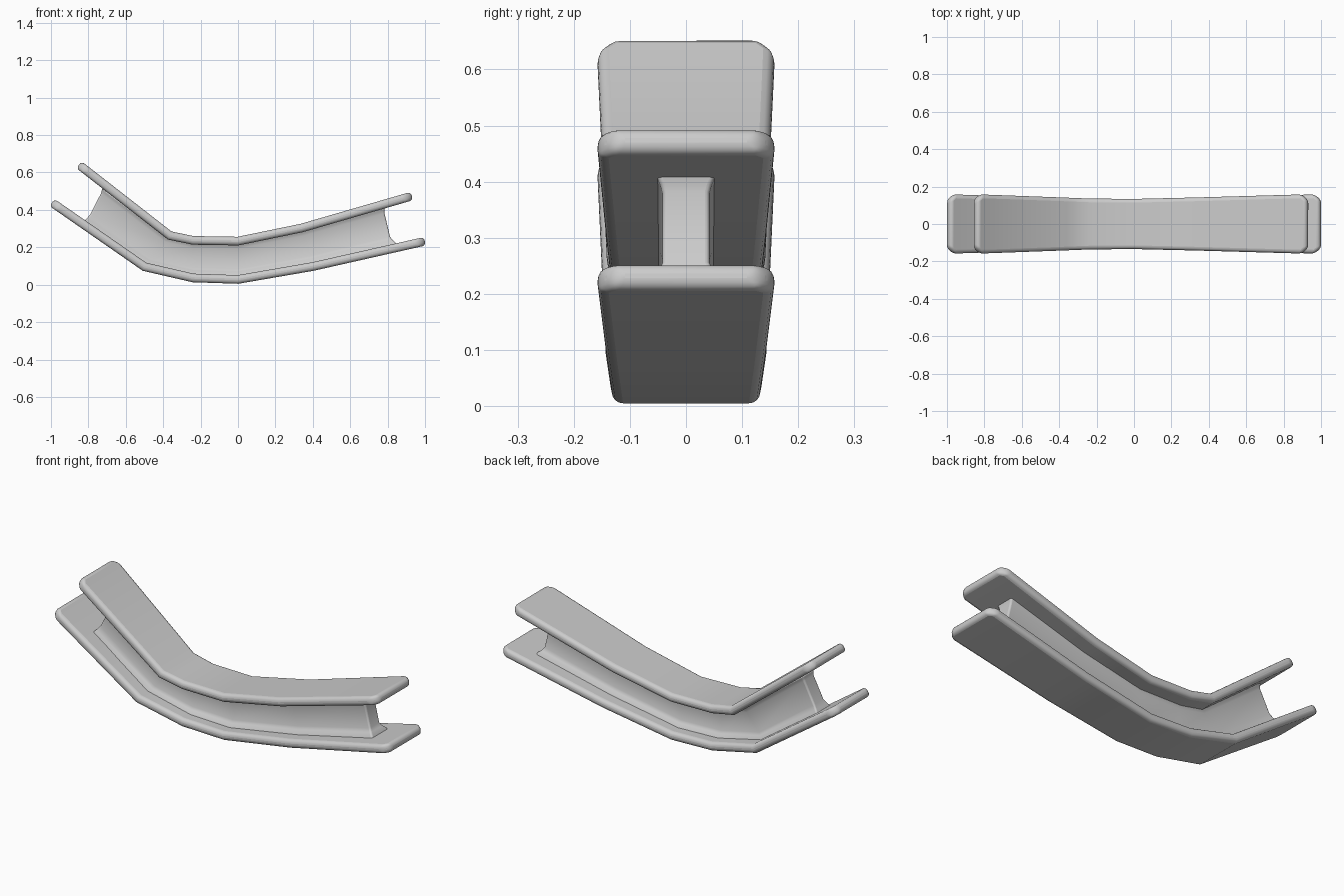
import bpy, bmesh
from mathutils import Vector

if "Cube" in bpy.data.objects:
    bpy.data.objects.remove(bpy.data.objects["Cube"])

THICK = 0.046


def finish(bm, name, bevel):
    bmesh.ops.recalc_face_normals(bm, faces=bm.faces)
    me = bpy.data.meshes.new(name)
    bm.to_mesh(me)
    bm.free()
    ob = bpy.data.objects.new(name, me)
    bpy.context.collection.objects.link(ob)
    mod = ob.modifiers.new("rounded_edges", 'BEVEL')
    mod.width = bevel
    mod.segments = 4
    mod.limit_method = 'ANGLE'
    mod.angle_limit = 0.7
    bpy.ops.object.select_all(action='DESELECT')
    ob.select_set(True)
    bpy.context.view_layer.objects.active = ob
    bpy.ops.object.shade_smooth_by_angle(angle=0.6)
    return ob


def loft(rings):
    bm = bmesh.new()
    vr = [[bm.verts.new(p) for p in r] for r in rings]
    n = len(vr[0])
    for a, b in zip(vr, vr[1:]):
        for i in range(n):
            j = (i + 1) % n
            bm.faces.new((a[i], a[j], b[j], b[i]))
    bm.faces.new(vr[0])
    bm.faces.new(vr[-1])
    return bm


def flange(name, path):
    # path entries: x, z, half width; corner stations chamfer both ends
    pts = [Vector(p) for p in path]

    def toward(a, b, d):
        q = a + (b - a) * (d / (b - a).length)
        q.z = a.z
        return q
    first, last = toward(pts[0], pts[1], 0.035), toward(pts[-1], pts[-2], 0.035)
    tip0, tip1 = pts[0].copy(), pts[-1].copy()
    tip0.z -= 0.03
    tip1.z -= 0.03
    pts = [tip0, first] + pts[1:-1] + [last, tip1]
    rings = []
    for i, p in enumerate(pts):
        d0 = (p - pts[i - 1]).xy.normalized() if i else None
        d1 = (pts[i + 1] - p).xy.normalized() if i < len(pts) - 1 else None
        d0, d1 = d0 or d1, d1 or d0
        t = (d0 + d1).normalized()
        h = THICK / 2 / t.dot(d1)
        ox, oz = -t.y * h, t.x * h
        x, z, w = p
        rings.append([(x + ox, -w, z + oz), (x + ox, w, z + oz),
                      (x - ox, w, z - oz), (x - ox, -w, z - oz)])
    return finish(loft(rings), name, 0.019)


# Lower and upper flanges
lower = [(-0.994, 0.439, 0.158), (-0.5, 0.096, 0.143), (-0.24, 0.036, 0.134),
         (0, 0.028, 0.132), (0.4, 0.097, 0.142), (0.999, 0.232, 0.158)]
upper = [(-0.85, 0.641, 0.158), (-0.365, 0.263, 0.141), (-0.24, 0.237, 0.136),
         (0, 0.233, 0.134), (0.34, 0.303, 0.142), (0.93, 0.474, 0.158)]
flange("lower_flange", lower)
flange("upper_flange", upper)

# Web between the flanges, flared where it meets them
low = [(-0.82, 0.318)] + [p[:2] for p in lower[1:-1]] + [(0.828, 0.193)]
top = [(-0.71, 0.532)] + [p[:2] for p in upper[1:-1]] + [(0.772, 0.429)]
levels = [(0.06, 0.03), (0.15, 0.022), (0.2, 0.009), (0.27, 0.0),
          (0.8, 0.0), (0.86, 0.004), (0.95, 0.012)]
rings = []
for i, (a, b) in enumerate(zip(low, top)):
    side = (i == len(low) - 1) - (i == 0)
    right, left = [], []
    for t, flare in levels:
        x = a[0] + (b[0] - a[0]) * t + side * flare * 0.9
        z = a[1] + (b[1] - a[1]) * t - (0.5 * flare if side < 0 else 0)
        right.append((x, -0.042 - flare, z))
        left.append((x, 0.042 + flare, z))
    rings.append(right + left[::-1])
bm = loft(rings)
# split the end caps into quads
for f in [f for f in bm.faces if len(f.verts) > 4]:
    v = list(f.verts)
    bm.faces.remove(f)
    v.sort(key=lambda q: q.co.z)
    rows = [sorted(v[k:k + 2], key=lambda q: q.co.y) for k in range(0, len(v), 2)]
    for r, s in zip(rows, rows[1:]):
        bm.faces.new((r[0], r[1], s[1], s[0]))
finish(bm, "web", 0.008)
